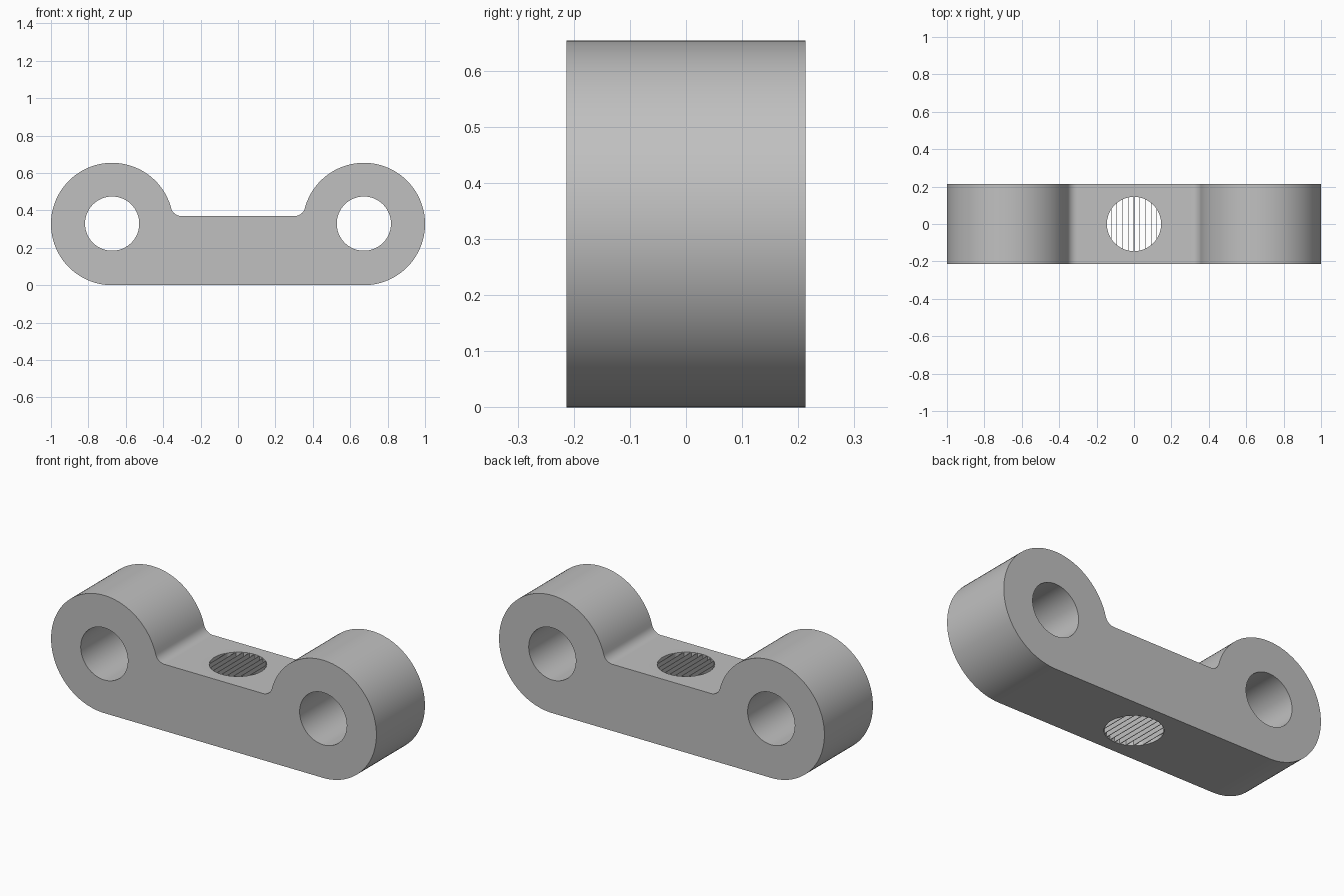
import bpy, bmesh, math
from mathutils import Matrix

if "Cube" in bpy.data.objects:
    bpy.data.objects.remove(bpy.data.objects["Cube"])

R = 0.327          # lobe radius
CX = 1 - R         # lobe centre offset
BORE = 0.145       # radius of all three holes
DEPTH = 0.213      # half thickness in y
DECK = 0.37        # height of the middle bar
FILLET = 0.055

grey = bpy.data.materials.new("plain grey")
grey.use_nodes = True
colour = (0.53, 0.53, 0.53, 1)
grey.diffuse_color = colour
grey.node_tree.nodes["Principled BSDF"].inputs["Base Color"].default_value = colour


def make_object(name, bm):
    bmesh.ops.recalc_face_normals(bm, faces=bm.faces)
    mesh = bpy.data.meshes.new(name)
    bm.to_mesh(mesh)
    bm.free()
    obj = bpy.data.objects.new(name, mesh)
    bpy.context.collection.objects.link(obj)
    mesh.materials.append(grey)
    return obj


def arc(cx, cz, r, start, end, steps):
    return [(cx + r * math.cos(start + (end - start) * i / steps),
             cz + r * math.sin(start + (end - start) * i / steps))
            for i in range(steps + 1)]


def cylinder(name, x, z, matrix):
    bm = bmesh.new()
    bmesh.ops.create_cone(bm, cap_ends=True, segments=64, radius1=BORE,
                          radius2=BORE, depth=2,
                          matrix=Matrix.Translation((x, 0, z)) @ matrix)
    obj = make_object(name, bm)
    obj.hide_render = True
    return obj


# Link profile: right half from the bottom round the lobe to the filleted deck
fz = DECK + FILLET
fx = CX - math.sqrt((R + FILLET) ** 2 - (fz - R) ** 2)
tangent = math.atan2(fz - R, fx - CX)
half = arc(CX, R, R, -math.pi / 2, tangent, 72)
half += arc(fx, fz, FILLET, tangent - math.pi, -math.pi / 2, 10)[1:]
profile = half + [(-x, z) for x, z in reversed(half)]

bm = bmesh.new()
face = bm.faces.new([bm.verts.new((x, -DEPTH, z)) for x, z in profile])
extruded = bmesh.ops.extrude_face_region(bm, geom=[face])["geom"]
bmesh.ops.translate(bm, vec=(0, 2 * DEPTH, 0),
                    verts=[v for v in extruded if isinstance(v, bmesh.types.BMVert)])
body = make_object("link_body", bm)

# Two cross bores and one vertical bore
turn = Matrix.Rotation(math.pi / 2, 4, "X")
cutters = [cylinder("left_bore_cutter", CX, R + 0.002, turn),
           cylinder("right_bore_cutter", -CX, R + 0.002, turn),
           cylinder("middle_bore_cutter", 0, 0, Matrix())]
bpy.context.view_layer.objects.active = body
for cutter in cutters:
    mod = body.modifiers.new("bore", "BOOLEAN")
    mod.operation, mod.solver, mod.object = "DIFFERENCE", "EXACT", cutter
    bpy.ops.object.modifier_apply(modifier=mod.name)
    bpy.data.objects.remove(cutter)

bpy.ops.object.select_all(action="DESELECT")
body.select_set(True)
bpy.ops.object.shade_smooth_by_angle(angle=math.radians(30))

# Thin upright slats filling the vertical bore
bm = bmesh.new()
for i in range(-4, 5):
    x = i * 0.0305
    length = 2 * math.sqrt(BORE ** 2 - x ** 2)
    bmesh.ops.create_cube(bm, size=1, matrix=Matrix.Translation((x, 0, DECK / 2))
                          @ Matrix.Diagonal((0.003, length, DECK, 1)))
make_object("bore_slats", bm)
